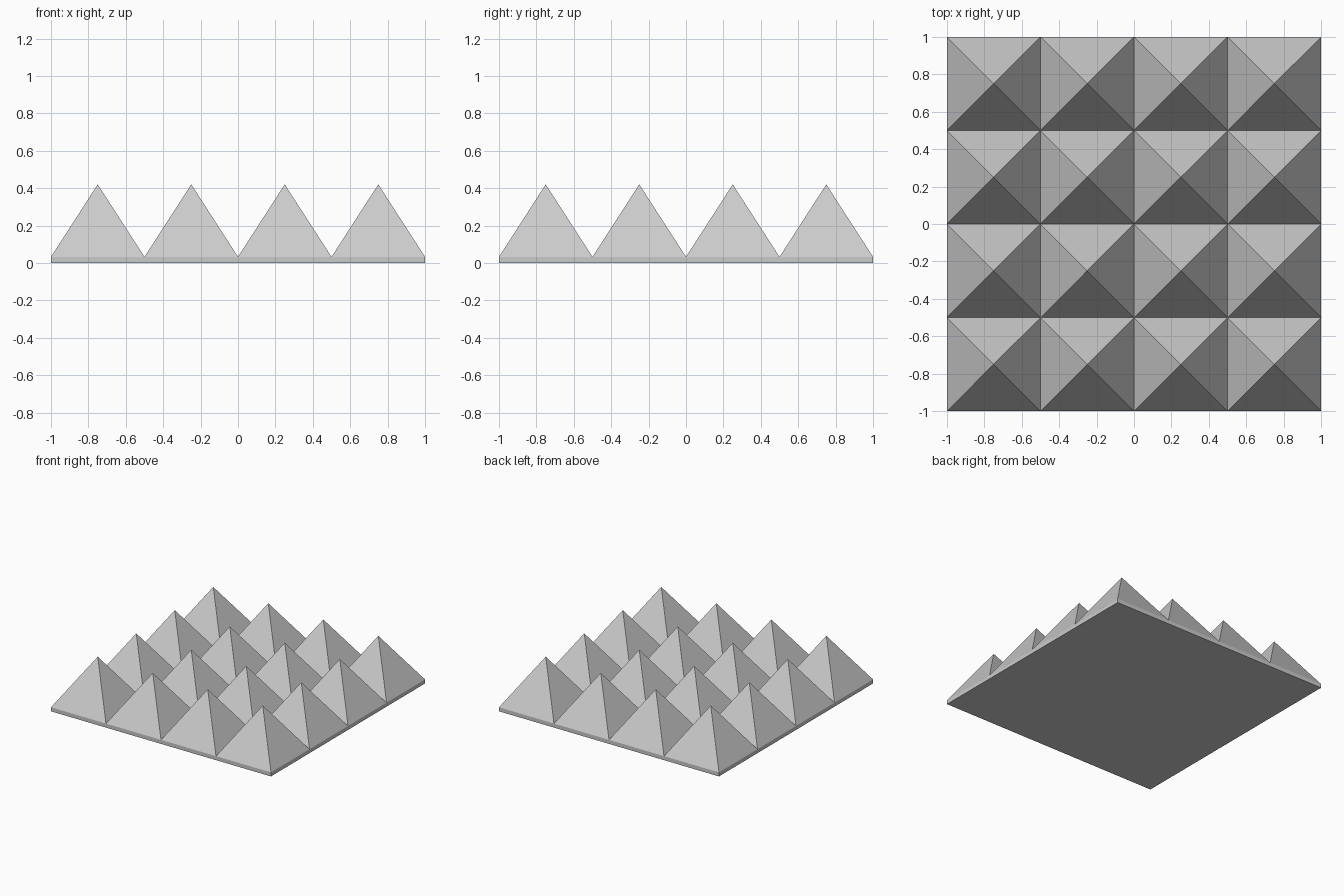
import bpy
import bmesh

if "Cube" in bpy.data.objects:
    bpy.data.objects.remove(bpy.data.objects["Cube"])

CELLS = 4         # pyramids per side
BASE = 0.033      # slab thickness
PEAK = 0.42       # pyramid tip height

bm = bmesh.new()

# Top of the slab: one square cell per pyramid
bmesh.ops.create_grid(bm, x_segments=CELLS, y_segments=CELLS, size=1.0)
for v in bm.verts:
    v.co.z = BASE
cells = bm.faces[:]

# Slab sides: extrude the outer rim down to the floor, then close the underside
rim = [e for e in bm.edges if e.is_boundary]
ext = bmesh.ops.extrude_edge_only(bm, edges=rim)["geom"]
for v in (g for g in ext if isinstance(g, bmesh.types.BMVert)):
    v.co.z = 0.0
floor_edges = [e for e in bm.edges if all(v.co.z == 0.0 for v in e.verts)]
bmesh.ops.contextual_create(bm, geom=floor_edges)

# Pyramids: poke every cell and raise its centre to the peak
for v in bmesh.ops.poke(bm, faces=cells)["verts"]:
    v.co.z = PEAK

bmesh.ops.recalc_face_normals(bm, faces=bm.faces[:])
mesh = bpy.data.meshes.new("pyramid_foam_panel")
bm.to_mesh(mesh)
bm.free()
panel = bpy.data.objects.new("pyramid_foam_panel", mesh)
bpy.context.collection.objects.link(panel)
